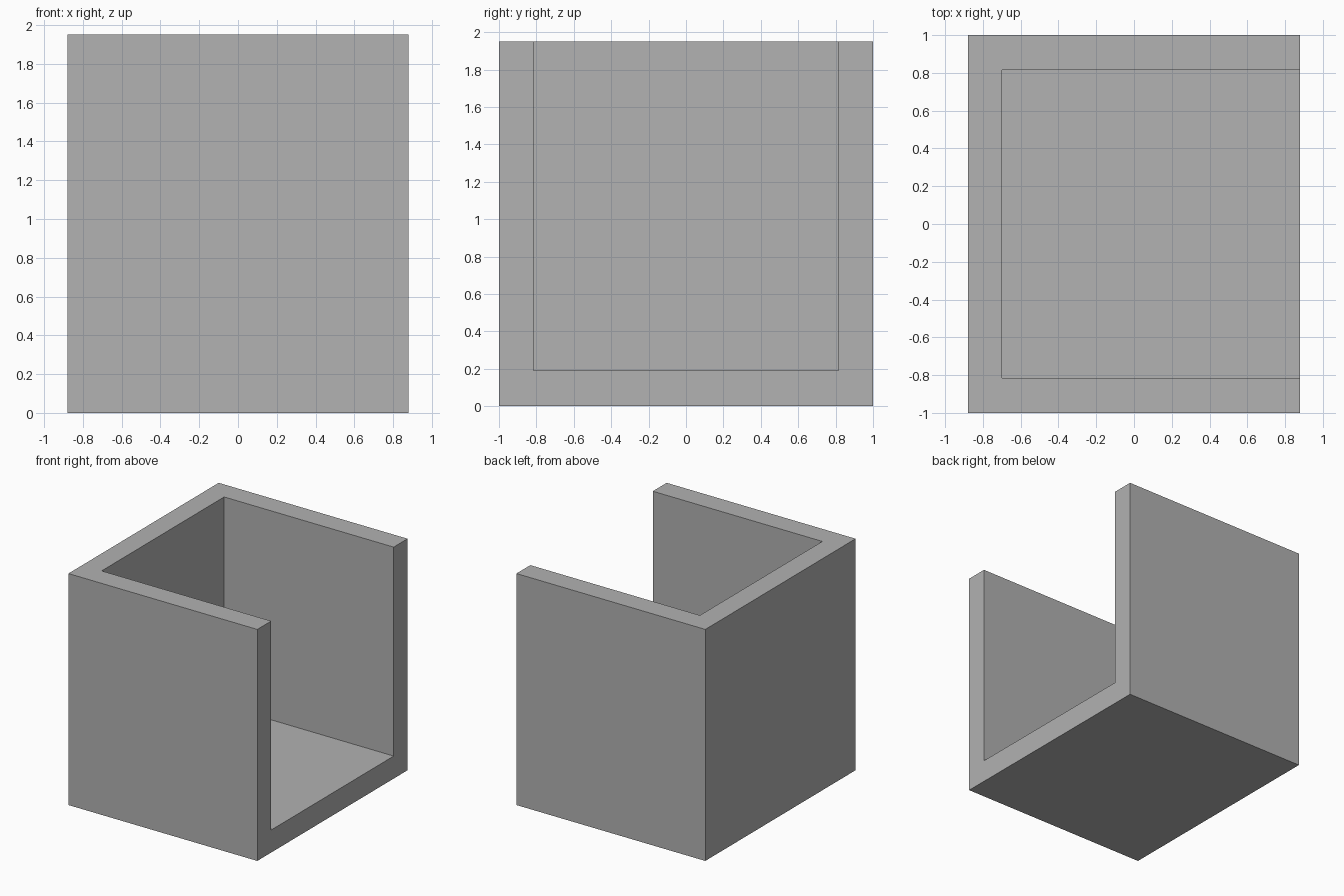
import bpy

if "Cube" in bpy.data.objects:
    bpy.data.objects.remove(bpy.data.objects["Cube"], do_unlink=True)

# Overall size and wall thicknesses
HALF_X, HALF_Y, HEIGHT = 0.88, 1.0, 1.95
FLOOR = 0.19
INNER_X, INNER_Y = -0.70, 0.815
OVERCUT = 0.3

grey = bpy.data.materials.new("plain grey")
grey.use_nodes = True
colour = (0.445, 0.445, 0.445, 1.0)
grey.diffuse_color = colour
grey.node_tree.nodes["Principled BSDF"].inputs["Base Color"].default_value = colour


def box(name, low, high):
    """Add a box between two opposite corners."""
    centre = [(a + b) / 2 for a, b in zip(low, high)]
    bpy.ops.mesh.primitive_cube_add(size=1, location=centre)
    obj = bpy.context.object
    obj.name = name
    obj.scale = [b - a for a, b in zip(low, high)]
    bpy.ops.object.transform_apply(location=True, rotation=False, scale=True)
    obj.data.materials.append(grey)
    return obj


# Solid block, hollowed out through its top and its +x side
holder = box("open_box", (-HALF_X, -HALF_Y, 0), (HALF_X, HALF_Y, HEIGHT))
cutter = box("cavity_cutter", (INNER_X, -INNER_Y, FLOOR),
             (HALF_X + OVERCUT, INNER_Y, HEIGHT + OVERCUT))
cutter.hide_render = True

cut = holder.modifiers.new("cavity", 'BOOLEAN')
cut.operation = 'DIFFERENCE'
cut.solver = 'EXACT'
cut.object = cutter

bpy.ops.object.select_all(action='DESELECT')
holder.select_set(True)
bpy.context.view_layer.objects.active = holder
bpy.ops.object.modifier_apply(modifier=cut.name)
bpy.data.objects.remove(cutter, do_unlink=True)
